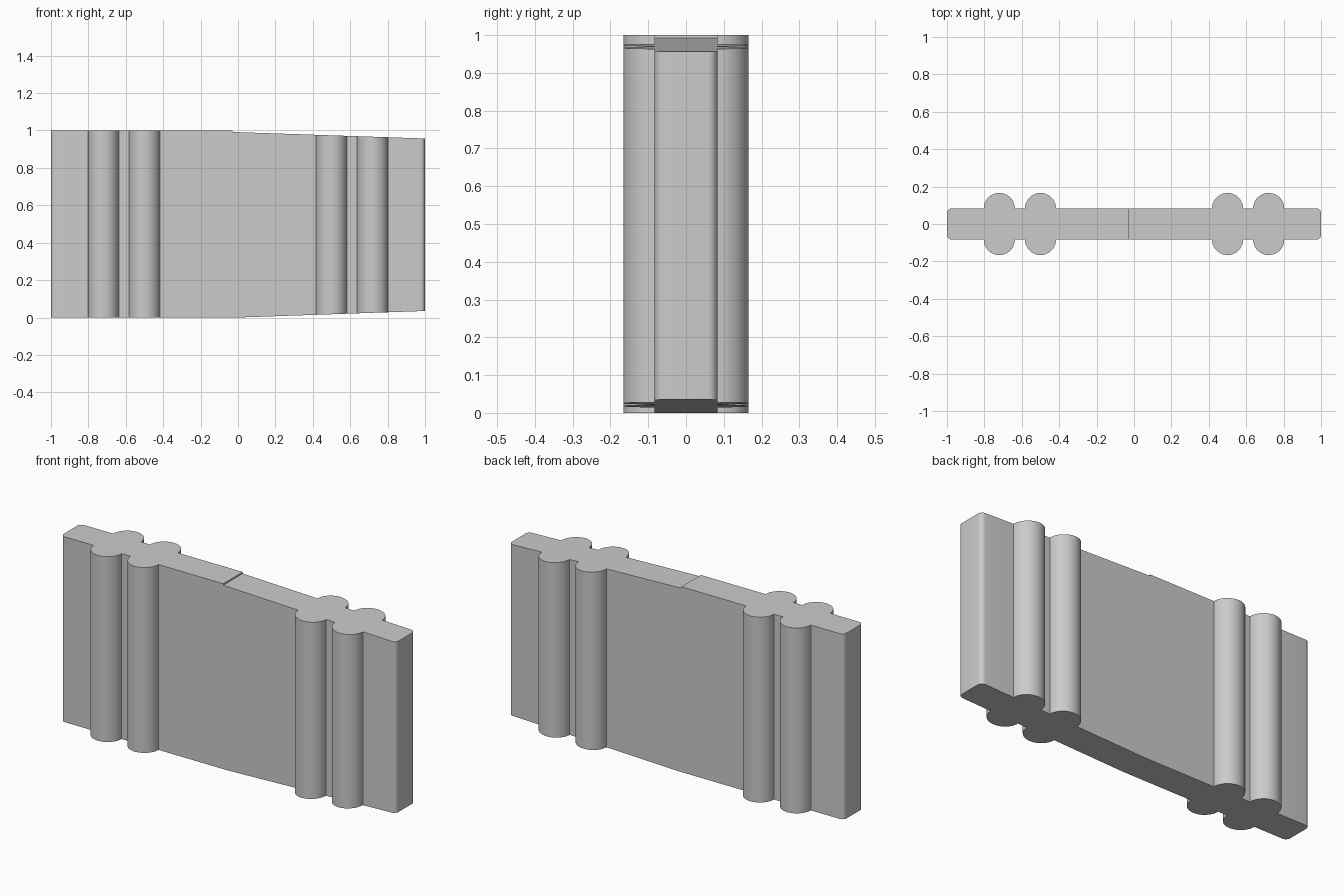
import bpy, bmesh
from math import sin, cos, pi, radians
from mathutils import Vector

if "Cube" in bpy.data.objects:
    bpy.data.objects.remove(bpy.data.objects["Cube"], do_unlink=True)

HALF = 0.083      # half thickness of the slab, also the column radius
CORNER = 0.025    # rounding of the slab's upright edges
STEP_X = -0.03    # where the top drops
STEP_W = 0.0005
SLOPE = 0.035     # rise of the underside per unit of length


def arc(cx, cy, r, start, end, n):
    return [(cx + r * cos(start + (end - start) * i / n),
             cy + r * sin(start + (end - start) * i / n)) for i in range(n + 1)]


def top_z(x):
    return 1.0 if x < STEP_X + STEP_W / 2 else 0.992 - SLOPE * (x - STEP_X) / (1 - STEP_X)


def bottom_z(x):
    return max(0.0, SLOPE * x)


# Plan outline: one long side with four half-round columns, then its half turn
side = arc(1 - CORNER, HALF - CORNER, CORNER, 0, pi / 2, 6)
for cx in (0.72, 0.5, -0.5, -0.72):
    side += arc(cx, HALF, HALF, 0, pi, 28)
side += arc(CORNER - 1, HALF - CORNER, CORNER, pi / 2, pi, 6)
outline = side + [(-x, -y) for x, y in side]

# Raise the outline into a wall
bm = bmesh.new()
base = bm.faces.new([bm.verts.new((x, y, 0)) for x, y in outline])
raised = bmesh.ops.extrude_face_region(bm, geom=[base])
upper = [v for v in raised["geom"] if isinstance(v, bmesh.types.BMVert)]
bmesh.ops.translate(bm, verts=upper, vec=(0, 0, 1))

# Cut at the step and the bend, then taper the tapered half
for x in (STEP_X, STEP_X + STEP_W, 0.0):
    bmesh.ops.bisect_plane(bm, geom=bm.verts[:] + bm.edges[:] + bm.faces[:],
                           plane_co=Vector((x, 0, 0)), plane_no=Vector((1, 0, 0)))
for v in bm.verts:
    v.co.z = top_z(v.co.x) if v.co.z > 0.5 else bottom_z(v.co.x)
bmesh.ops.recalc_face_normals(bm, faces=bm.faces)

mesh = bpy.data.meshes.new("column_wall")
bm.to_mesh(mesh)
bm.free()
wall = bpy.data.objects.new("column_wall", mesh)
bpy.context.collection.objects.link(wall)

# Plain grey surface
grey = bpy.data.materials.new("plain_grey")
grey.use_nodes = True
colour = (0.6, 0.6, 0.6, 1)
grey.diffuse_color = colour
grey.node_tree.nodes["Principled BSDF"].inputs["Base Color"].default_value = colour
mesh.materials.append(grey)

# Smooth columns, flat top and underside
bpy.ops.object.select_all(action="DESELECT")
wall.select_set(True)
bpy.context.view_layer.objects.active = wall
bpy.ops.object.shade_smooth_by_angle(angle=radians(30))
for face in mesh.polygons:
    if abs(face.normal.z) > 0.5:
        face.use_smooth = False
